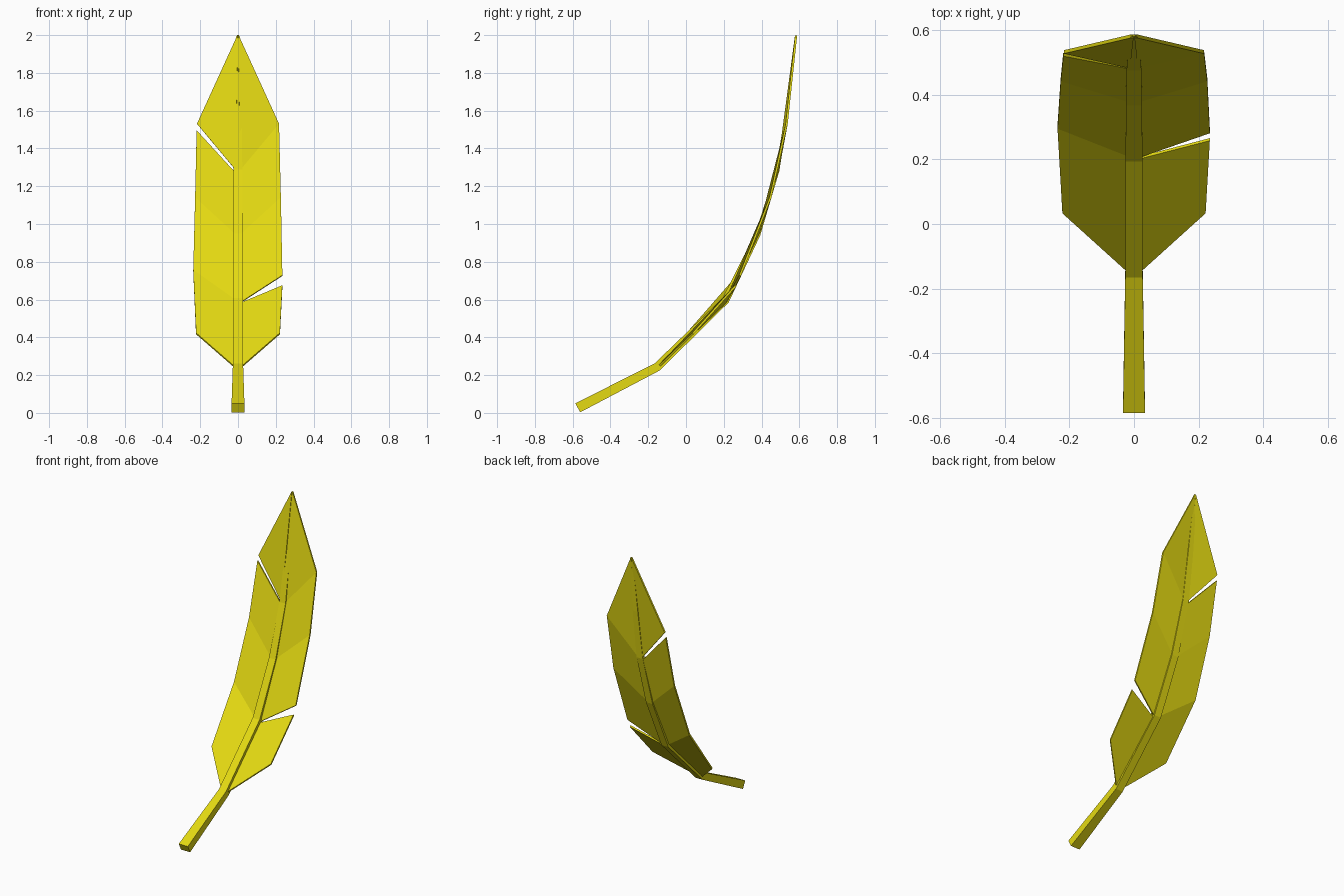
import bpy, bmesh
from mathutils import Vector

if "Cube" in bpy.data.objects:
    bpy.data.objects.remove(bpy.data.objects["Cube"])

yellow = bpy.data.materials.new("feather yellow")
yellow.diffuse_color = (0.78, 0.70, 0.006, 1)
yellow.use_nodes = True
yellow.node_tree.nodes["Principled BSDF"].inputs["Base Color"].default_value = yellow.diffuse_color


def make_object(name, bm):
    bmesh.ops.recalc_face_normals(bm, faces=bm.faces[:])
    mesh = bpy.data.meshes.new(name)
    bm.to_mesh(mesh)
    bm.free()
    mesh.materials.append(yellow)
    ob = bpy.data.objects.new(name, mesh)
    bpy.context.collection.objects.link(ob)
    return ob


# Curved shaft: y, z, half width, half thickness at each bend
SPINE = [(-0.573, 0.027, 0.034, 0.027), (-0.153, 0.243, 0.027, 0.023),
         (0.21, 0.597, 0.026, 0.020), (0.38, 0.945, 0.025, 0.014),
         (0.485, 1.285, 0.023, 0.010), (0.537, 1.62, 0.019, 0.006),
         (0.582, 1.99, 0.010, 0.003), (0.583, 2.0, 0.004, 0.002)]


def make_shaft():
    bm = bmesh.new()
    rings = []
    for i, (y, z, w, t) in enumerate(SPINE):
        a = SPINE[max(i - 1, 0)]
        b = SPINE[min(i + 1, len(SPINE) - 1)]
        d1 = Vector((0, y - a[0], z - a[1])).normalized()
        d2 = Vector((0, b[0] - y, b[1] - z)).normalized()
        d = (d1 + d2).normalized()
        n = Vector((0, -d.z, d.y))
        c = Vector((0, y, z))
        rings.append([bm.verts.new(c + Vector((sx * w, 0, 0)) + n * (st * t))
                      for sx, st in ((-1, -1), (1, -1), (1, 1), (-1, 1))])
    for r, s in zip(rings, rings[1:]):
        for k in range(4):
            m = (k + 1) % 4
            bm.faces.new((r[k], r[m], s[m], s[k]))
    bm.faces.new(rings[0])
    bm.faces.new(rings[-1])
    make_object("shaft", bm)


# Vane panels: strips of slanted barbs from the shaft to the outer edge
def make_vane(name, side, rows):
    bm = bmesh.new()
    pairs = []
    for (ix, iy, iz), (ox, oy, oz) in rows:
        inner = bm.verts.new((side * ix, iy, iz))
        outer = bm.verts.new((side * ox, oy, oz))
        pairs.append((inner, outer))
    for (a, b), (c, d) in zip(pairs, pairs[1:]):
        bm.faces.new((a, b, d, c))
    ob = make_object(name, bm)
    solid = ob.modifiers.new("thickness", 'SOLIDIFY')
    solid.thickness = 0.011
    solid.offset = 0


root = ((0.015, -0.150, 0.240), (0.222, 0.037, 0.420))
bend = ((0.015, 0.212, 0.597), (0.237, 0.300, 0.755))
middle = ((0.015, 0.382, 0.945), (0.227, 0.447, 1.140))
shoulder = ((0.012, 0.487, 1.285), (0.217, 0.533, 1.530))
tip = ((0.001, 0.582, 1.996), (0.008, 0.582, 1.988))

# Left side is split near the top
make_vane("left_lower_vane", -1, [
    root, bend, middle, ((0.015, 0.486, 1.272), (0.219, 0.525, 1.495))])
make_vane("left_tip_vane", -1, [shoulder, tip])

# Right side is split near the bottom
make_vane("right_lower_vane", 1, [
    root, ((0.015, 0.205, 0.580), (0.235, 0.262, 0.672))])
make_vane("right_upper_vane", 1, [
    ((0.015, 0.210, 0.585), (0.235, 0.286, 0.727)), middle, shoulder, tip])

make_shaft()
